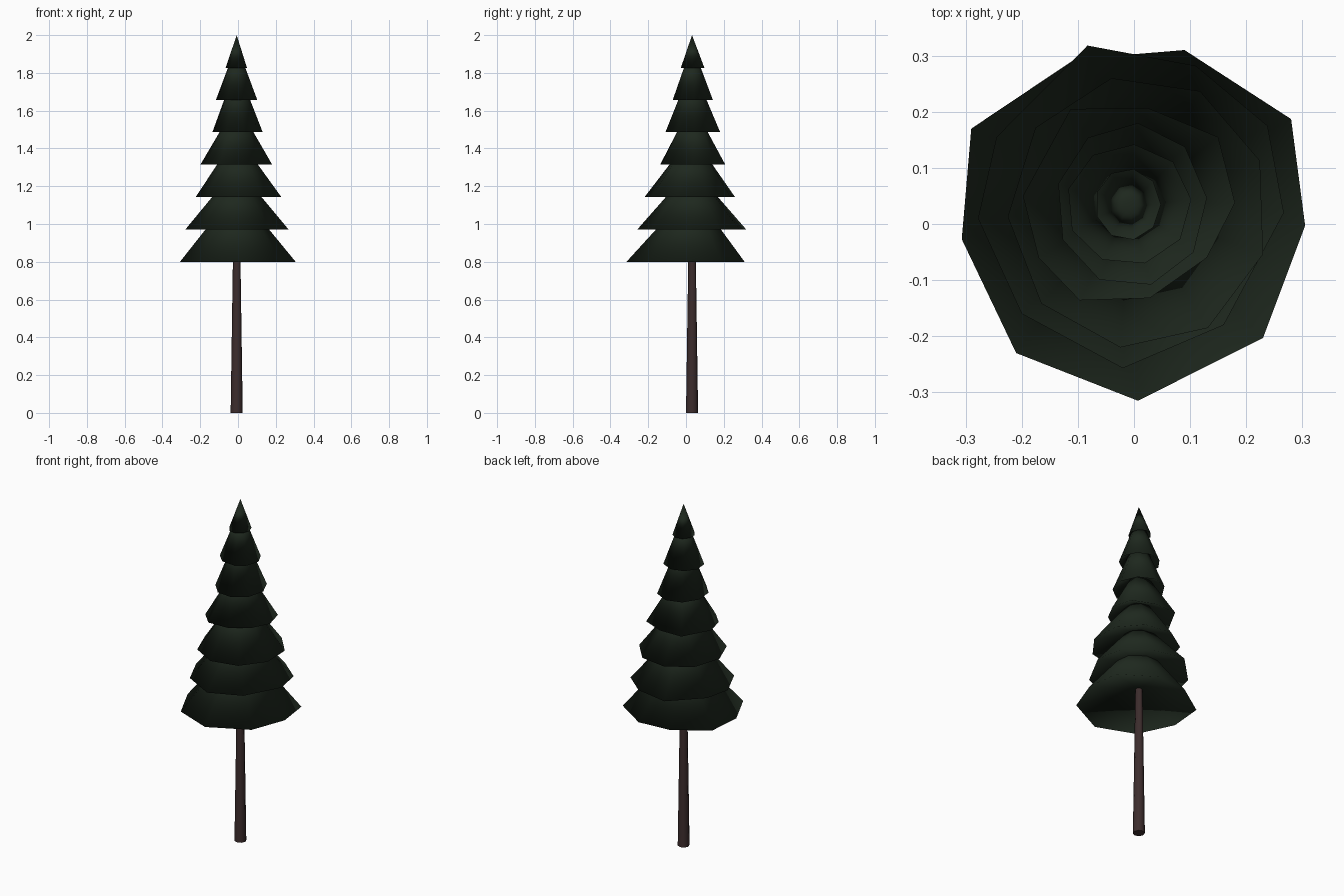
import bpy, bmesh, math

if "Cube" in bpy.data.objects:
    bpy.data.objects.remove(bpy.data.objects["Cube"])

AXIS = (-0.007, 0.032)   # the tree stands slightly off centre
SIDES = 9
HOLLOW = 0.085           # how far the underside rises towards the trunk


def material(name, rgb):
    m = bpy.data.materials.new(name)
    m.diffuse_color = (*rgb, 1)
    m.use_nodes = True
    m.node_tree.nodes["Principled BSDF"].inputs["Base Color"].default_value = m.diffuse_color
    return m


def make_object(name, bm, mat):
    bmesh.ops.recalc_face_normals(bm, faces=bm.faces)
    for f in bm.faces:
        f.smooth = True
    me = bpy.data.meshes.new(name)
    bm.to_mesh(me)
    bm.free()
    me.materials.append(mat)
    ob = bpy.data.objects.new(name, me)
    bpy.context.collection.objects.link(ob)
    return ob


def fitted_ring(x0, x1, y0, y1, phase):
    """Nine-sided ring stretched to fill the given bounds."""
    pts = [(math.cos(a), math.sin(a)) for a in
           (math.radians(phase + 360 * i / SIDES) for i in range(SIDES))]

    def fit(vals, lo, hi):
        a, b = min(vals), max(vals)
        return [lo + (v - a) / (b - a) * (hi - lo) for v in vals]
    return list(zip(fit([p[0] for p in pts], x0, x1),
                    fit([p[1] for p in pts], y0, y1)))


def make_tier(name, z, apex_z, ring, mat):
    """Foliage cone with a raised, smooth underside."""
    bm = bmesh.new()
    rim = [bm.verts.new((x, y, z)) for x, y in ring]
    tip = bm.verts.new((*AXIS, apex_z))
    under = bm.verts.new((*AXIS, z + HOLLOW))
    for i in range(len(rim)):
        a, b = rim[i], rim[(i + 1) % len(rim)]
        bm.faces.new((a, b, tip))
        bm.faces.new((b, a, under))
    return make_object(name, bm, mat)


needles = material("dark green needles", (0.013, 0.021, 0.013))
bark = material("dark brown bark", (0.046, 0.026, 0.026))

# Trunk: tapers right up through the foliage
bm = bmesh.new()
bmesh.ops.create_cone(bm, cap_ends=True, segments=8, radius1=0.032,
                      radius2=0.004, depth=1.9)
bmesh.ops.translate(bm, verts=bm.verts, vec=(*AXIS, 0.95))
trunk = make_object("trunk", bm, bark)
for p in trunk.data.polygons:
    p.use_smooth = abs(p.normal.z) < 0.5

# Uneven rims of the wide tiers
rim_1 = [(0.305, -0.003), (0.28, 0.187), (0.09, 0.31), (-0.105, 0.294),
         (-0.29, 0.17), (-0.307, -0.027), (-0.21, -0.23), (0.007, -0.315),
         (0.23, -0.203)]
rim_2 = [(0.267, 0.02), (0.238, 0.175), (0.11, 0.282), (-0.083, 0.318),
         (-0.245, 0.155), (-0.278, 0.01), (-0.2, -0.16), (-0.02, -0.257),
         (0.16, -0.18)]
rim_4 = [(0.18, 0.038), (0.15, 0.155), (0.024, 0.207), (-0.113, 0.205),
         (-0.198, 0.05), (-0.17, -0.06), (-0.097, -0.136), (0.028, -0.132),
         (0.13, -0.06)]

# Tiers from the bottom up: rim height, apex height, rim outline
tiers = [
    (0.800, 1.18, rim_1),
    (0.972, 1.30, rim_2),
    (1.142, 1.47, fitted_ring(-0.225, 0.230, -0.220, 0.260, 102)),
    (1.316, 1.64, rim_4),
    (1.488, 1.84, fitted_ring(-0.135, 0.130, -0.108, 0.180, 5)),
    (1.657, 1.95, fitted_ring(-0.117, 0.102, -0.070, 0.142, 5)),
    (1.825, 2.00, fitted_ring(-0.066, 0.048, -0.028, 0.098, 0)),
]
for n, (z, top, ring) in enumerate(tiers, start=1):
    make_tier(f"foliage_tier_{n}", z, top, ring, needles)
